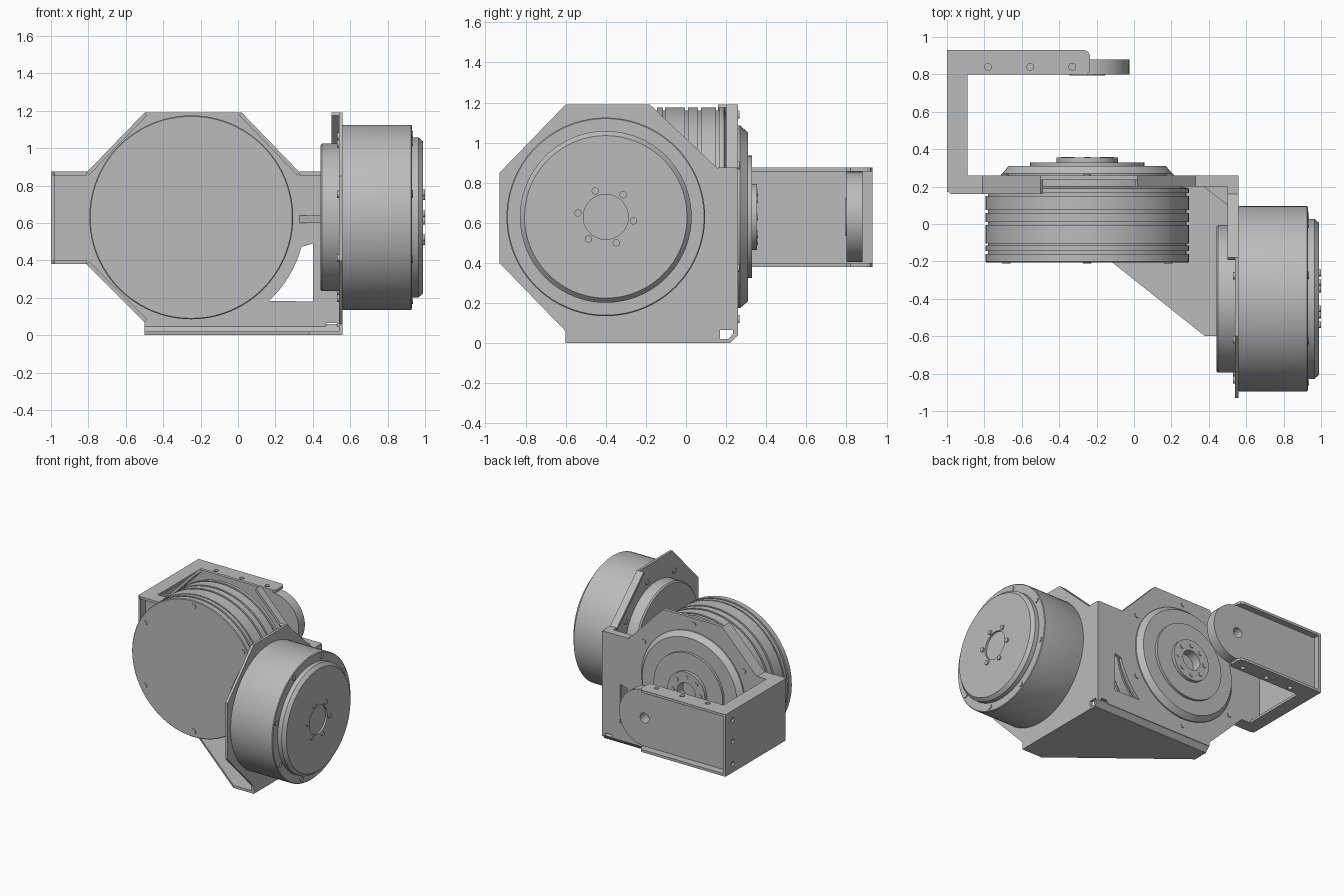
import bpy, bmesh
from math import cos, sin, pi, radians
from mathutils import Matrix, Vector

if "Cube" in bpy.data.objects:
    bpy.data.objects.remove(bpy.data.objects["Cube"], do_unlink=True)

metal = bpy.data.materials.new("grey_metal")
metal.use_nodes = True
GREY = (0.5, 0.5, 0.5, 1)
metal.diffuse_color = GREY
metal.node_tree.nodes["Principled BSDF"].inputs["Base Color"].default_value = GREY

# Axis helpers: place (a, b, t) with t running along the named axis
PLACE = {
    "x": lambda a, b, t: Vector((t, a, b)),
    "y": lambda a, b, t: Vector((a, t, b)),
    "z": lambda a, b, t: Vector((a, b, t)),
}


def finish(bm, name, smooth=False):
    bmesh.ops.remove_doubles(bm, verts=bm.verts, dist=1e-5)
    bmesh.ops.recalc_face_normals(bm, faces=bm.faces)
    mesh = bpy.data.meshes.new(name)
    bm.to_mesh(mesh)
    bm.free()
    mesh.materials.append(metal)
    ob = bpy.data.objects.new(name, mesh)
    bpy.context.collection.objects.link(ob)
    if smooth:
        activate(ob)
        bpy.ops.object.shade_smooth_by_angle(angle=radians(30))
    return ob


def activate(ob):
    bpy.ops.object.select_all(action="DESELECT")
    ob.select_set(True)
    bpy.context.view_layer.objects.active = ob


def prism(name, axis, outline, lo, hi):
    """Flat outline extruded along an axis."""
    bm = bmesh.new()
    face = bm.faces.new([bm.verts.new(PLACE[axis](a, b, lo)) for a, b in outline])
    grown = bmesh.ops.extrude_face_region(bm, geom=[face])["geom"]
    shift = PLACE[axis](0, 0, hi - lo)
    bmesh.ops.translate(bm, vec=shift, verts=[v for v in grown if isinstance(v, bmesh.types.BMVert)])
    return finish(bm, name)


def rect(a0, a1, b0, b1):
    return [(a0, b0), (a1, b0), (a1, b1), (a0, b1)]


def strip(name, axis, p, q, lo, hi, thick=0.02):
    """Thin flange standing on the edge p-q, thickened to its right side."""
    p, q = Vector(p), Vector(q)
    d = (q - p).normalized()
    n = Vector((d.y, -d.x)) * thick
    return prism(name, axis, [p, q, q + n, p + n], lo, hi)


def lathe(name, axis, centre, profile, steps=96):
    """Profile of (radius, position along axis) turned about the axis."""
    bm = bmesh.new()
    a, b = centre
    verts = [bm.verts.new(PLACE[axis](a + r, b, t)) for r, t in profile]
    edges = [bm.edges.new(pair) for pair in zip(verts, verts[1:])]
    bmesh.ops.spin(bm, geom=verts + edges, cent=PLACE[axis](a, b, 0),
                   axis=PLACE[axis](0, 0, 1), angle=2 * pi, steps=steps)
    return finish(bm, name, True)


def disc(name, axis, centre, r, lo, hi, steps=20):
    return lathe(name, axis, centre, [(0, lo), (r, lo), (r, hi), (0, hi)], steps)


def bolt_ring(name, axis, centre, radius, count, phase, lo, hi, r=0.02):
    for i in range(count):
        t = radians(phase) + 2 * pi * i / count
        disc(name, axis, (centre[0] + radius * cos(t), centre[1] + radius * sin(t)), r, lo, hi)


def cut(ob, cutter):
    cutter.hide_render = True
    mod = ob.modifiers.new("cut", "BOOLEAN")
    mod.operation, mod.solver, mod.object = "DIFFERENCE", "EXACT", cutter
    activate(ob)
    bpy.ops.object.modifier_apply(modifier=mod.name)
    bpy.data.objects.remove(cutter, do_unlink=True)


A = (-0.25, 0.63)   # front motor centre (x, z)
B = (-0.40, 0.63)   # side motor centre (y, z)

# Front motor: grooved drum
drum = [(0, -0.205), (0.54, -0.205), (0.545, -0.2)]
for g0, g1 in [(-0.16, -0.145), (-0.115, -0.105), (-0.005, 0.01), (0.06, 0.075), (0.15, 0.165)]:
    drum += [(0.545, g0), (0.53, g0), (0.53, g1), (0.545, g1)]
drum += [(0.545, 0.19), (0.5, 0.2), (0.5, 0.235), (0, 0.235)]
lathe("front_motor_drum", "y", A, drum)
bolt_ring("front_motor_bolt", "y", A, 0.5, 6, 30, -0.21, -0.2, 0.022)

# Front motor: stepped output hub with a bore
lathe("front_motor_hub", "y", A, [
    (0, 0.24), (0.455, 0.24), (0.455, 0.27), (0.42, 0.31), (0.305, 0.31), (0.305, 0.33),
    (0.165, 0.33), (0.165, 0.355), (0.08, 0.355), (0.08, 0.28), (0, 0.28)])
bolt_ring("front_hub_bolt", "y", A, 0.122, 8, 0, 0.35, 0.359, 0.018)
bolt_ring("front_plate_bolt", "y", A, 0.51, 6, 30, 0.25, 0.266)

# Side motor: rear boss, drum and raised cover
lathe("side_motor_drum", "x", B, [
    (0, 0.44), (0.385, 0.44), (0.395, 0.45), (0.395, 0.55), (0.49, 0.55), (0.495, 0.565),
    (0.495, 0.925), (0.49, 0.93), (0.428, 0.93), (0.428, 0.965), (0.405, 0.99),
    (0.112, 0.99), (0.112, 0.975), (0, 0.975)])
bolt_ring("side_motor_bolt", "x", B, 0.46, 8, 29, 0.92, 0.936)
bolt_ring("side_cover_bolt", "x", B, 0.14, 6, -8, 0.98, 1.0, 0.018)
bolt_ring("side_plate_bolt", "x", B, 0.45, 8, 29, 0.53, 0.545)

# Mounting plate behind the front motor, with a curved window
back_plate = prism("back_plate", "y", [
    (-0.5, 0.04), (-0.5, 0.07), (-0.81, 0.38), (-1, 0.38), (-1, 0.87), (-0.81, 0.87),
    (-0.5, 1.19), (0.02, 1.19), (0.33, 0.87), (0.56, 0.87), (0.56, 0.04)], 0.235, 0.26)
arc = [(A[0] + 0.61 * cos(radians(t)), A[1] + 0.61 * sin(radians(t))) for t in range(-47, -12, 4)]
cut(back_plate, prism("window_cutter", "y", [(0.4, 0.18)] + [(0.4, 0.49)] + arc[::-1], 0.1, 0.4))

# Mounting plate for the side motor
side_plate = prism("side_plate", "x", [
    (-0.6, 0), (-0.6, 0.06), (-0.93, 0.4), (-0.93, 0.85), (-0.6, 1.19), (-0.18, 1.19),
    (0.16, 0.87), (0.26, 0.87), (0.26, 0.04), (0.22, 0)], 0.54, 0.56)

# Base sheet and its bend up to the back plate
base = prism("base_sheet", "z", [
    (-0.5, 0.22), (-0.5, 0.1), (0.38, -0.6), (0.56, -0.6), (0.56, 0.22)], 0, 0.02)
strip("base_bend", "x", (0.26, 0.045), (0.218, 0), -0.5, 0.56)

# Relief notches in the bottom corner
for plate in (back_plate, side_plate):
    y0, y1 = (0.17, 0.25) if plate == side_plate else (0.1, 0.4)
    x0, x1 = (0.4, 0.7) if plate == side_plate else (0.47, 0.53)
    cut(plate, prism("notch_cutter", "z", rect(x0, x1, y0, y1), 0.02, 0.065))

# Stiffening flanges on the sloped edges, and a rib in the corner
strip("left_upper_flange", "y", (-0.81, 0.87), (-0.5, 1.19), 0.16, 0.26)
strip("left_lower_flange", "y", (-0.5, 0.07), (-0.81, 0.38), 0.16, 0.26)
strip("right_upper_flange", "y", (0.02, 1.19), (0.33, 0.87), 0.2, 0.26)
strip("side_upper_flange", "x", (-0.18, 1.19), (0.16, 0.87), 0.5, 0.56)
strip("shoulder_flange", "y", (0.33, 0.875), (0.55, 0.875), 0.2, 0.26)
strip("side_shoulder_flange", "x", (0.16, 0.875), (0.25, 0.875), 0.5, 0.56)
prism("corner_rib", "z", [(0.31, 0.25), (0.55, 0.25), (0.55, 0.06)], 0.6, 0.64)

# U-shaped arm: end wall
wall = prism("arm_wall", "x", rect(0.17, 0.93, 0.38, 0.875), -1, -0.98)
for z in (0.45, 0.63, 0.8):
    cut(wall, disc("hole_cutter", "x", (0.84, z), 0.018, -1.1, -0.9))

# U-shaped arm: top and bottom flanges with three holes each
for name, z in (("arm_top_flange", 0.855), ("arm_bottom_flange", 0.38)):
    flange = prism(name, "z", [
        (-0.81, 0.16), (-0.81, 0.26), (-0.89, 0.26), (-0.89, 0.8), (-0.25, 0.8), (-0.235, 0.82),
        (-0.235, 0.9), (-0.245, 0.92), (-0.265, 0.93), (-1, 0.93), (-1, 0.18), (-0.98, 0.16)],
        z, z + 0.02)
    for x in (-0.78, -0.555, -0.33):
        cut(flange, disc("hole_cutter", "z", (x, 0.84), 0.018, z - 0.1, z + 0.1))

# U-shaped arm: round-ended pivot plate
end = [(A[0] + 0.225 * cos(t * pi / 24), 0.63 + 0.225 * sin(t * pi / 24)) for t in range(-12, 13)]
pivot = prism("pivot_plate", "y", [(-0.985, 0.405)] + end + [(-0.985, 0.855)], 0.8, 0.88)
boss = disc("pivot_boss", "y", A, 0.095, 0.795, 0.805, 32)
for part in (pivot, boss):
    cut(part, disc("pivot_cutter", "y", A, 0.04, 0.7, 1.0))
activate(pivot)
bpy.ops.object.shade_smooth_by_angle(angle=radians(30))
